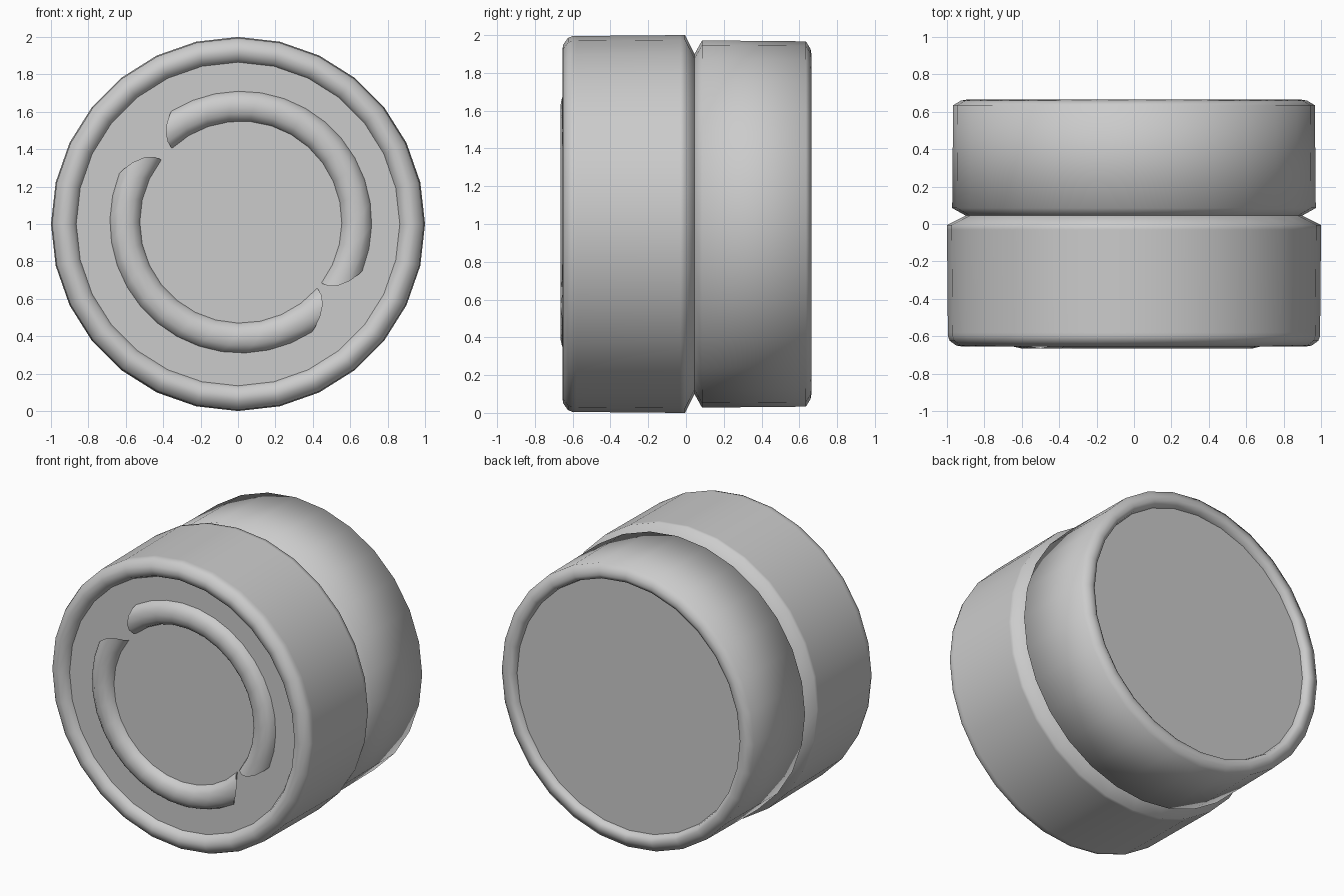
import bpy, bmesh
from math import sin, cos, radians, pi

if "Cube" in bpy.data.objects:
    bpy.data.objects.remove(bpy.data.objects["Cube"])

SIDES = 28
CZ = 1.0         # height of the shared horizontal axis
FACE_Y = -0.608  # recessed front face


def finish(bm, name):
    bmesh.ops.recalc_face_normals(bm, faces=bm.faces)
    mesh = bpy.data.meshes.new(name)
    bm.to_mesh(mesh)
    bm.free()
    obj = bpy.data.objects.new(name, mesh)
    bpy.context.collection.objects.link(obj)
    return obj


def drum(name, profile):
    """Revolve (y, radius) points round the y axis, flat cap on the first ring."""
    bm = bmesh.new()
    rings = []
    for y, r in profile:
        rings.append([bm.verts.new((r * cos(2 * pi * i / SIDES), y, CZ + r * sin(2 * pi * i / SIDES)))
                      for i in range(SIDES)])
    for a, b in zip(rings, rings[1:]):
        for i in range(SIDES):
            j = (i + 1) % SIDES
            bm.faces.new((a[i], a[j], b[j], b[i])).smooth = True
    cap = bm.faces.new(rings[0])
    for e in cap.edges:
        e.smooth = False
    return finish(bm, name)


def arc_ridge(name, section, outer, inner, steps=14):
    """Raised arc whose slanted ends blend from the inner to the outer angle span."""
    bm = bmesh.new()
    r0, r1 = section[0][0], section[-1][0]
    rows = []
    for s in range(steps + 1):
        t = s / steps
        row = []
        for r, h in section:
            k = ((r - r0) / (r1 - r0)) ** 2
            start = inner[0] + (outer[0] - inner[0]) * k
            end = inner[1] + (outer[1] - inner[1]) * k
            a = radians(start + (end - start) * t)
            row.append(bm.verts.new((0.015 + r * cos(a), FACE_Y - h, CZ + 0.01 + r * sin(a))))
        rows.append(row)
    for a, b in zip(rows, rows[1:]):
        for i in range(len(section) - 1):
            bm.faces.new((a[i], a[i + 1], b[i + 1], b[i])).smooth = True
        bm.faces.new((a[-1], a[0], b[0], b[-1]))
    for row in (rows[0], rows[-1]):
        bm.faces.new(row)
    return finish(bm, name)


# Front drum: recessed face, rounded rim, straight wall, chamfer into the groove
drum("front_drum", [(FACE_Y, 0.865), (-0.638, 0.88), (-0.655, 0.92), (-0.65, 0.95),
                    (-0.625, 0.985), (-0.60, 0.995), (-0.58, 0.995),
                    (-0.03, 1.0), (-0.005, 1.0), (0.045, 0.90)])

# Slightly narrower back drum with the same recessed end
drum("back_drum", [(0.62, 0.86), (0.65, 0.868), (0.665, 0.895), (0.66, 0.925),
                   (0.635, 0.967), (0.085, 0.972), (0.045, 0.90)])

# Two raised arcs on the front face
SECTION = [(0.54, 0), (0.55, 0.026), (0.58, 0.048), (0.62, 0.057),
           (0.66, 0.048), (0.69, 0.026), (0.70, 0)]
arc_ridge("upper_arc", SECTION, (-22, 122), (-37, 133))
arc_ridge("lower_arc", SECTION, (158, 303), (142, 319))
